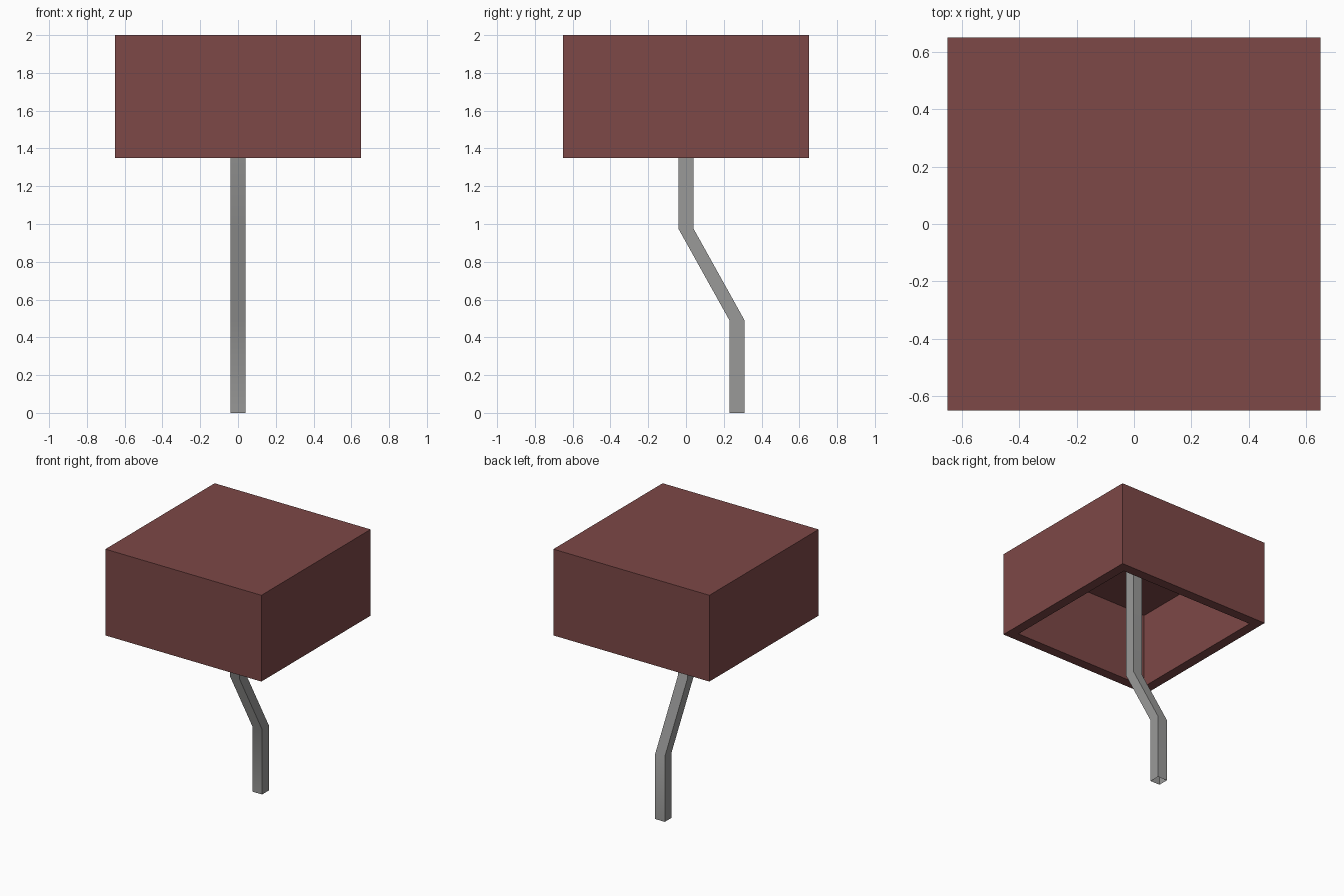
import bpy
import bmesh
from math import radians
from mathutils import Matrix, Vector

cube = bpy.data.objects.get("Cube")
if cube:
    bpy.data.objects.remove(cube, do_unlink=True)

HALF, BASE, TOP, WALL = 0.65, 1.35, 2.0, 0.075


def material(name, rgb):
    mat = bpy.data.materials.new(name)
    mat.use_nodes = True
    mat.diffuse_color = (*rgb, 1)
    mat.node_tree.nodes["Principled BSDF"].inputs["Base Color"].default_value = (*rgb, 1)
    return mat


def add_object(name, bm, mat):
    bmesh.ops.recalc_face_normals(bm, faces=bm.faces)
    mesh = bpy.data.meshes.new(name)
    bm.to_mesh(mesh)
    bm.free()
    mesh.materials.append(mat)
    obj = bpy.data.objects.new(name, mesh)
    bpy.context.collection.objects.link(obj)
    return obj


# Hollow box, open underneath
bm = bmesh.new()
size = Matrix.Diagonal((2 * HALF, 2 * HALF, TOP - BASE, 1))
bmesh.ops.create_cube(bm, size=1, matrix=Matrix.Translation((0, 0, (TOP + BASE) / 2)) @ size)
bm.normal_update()
floor = min(bm.faces, key=lambda f: f.calc_center_median().z)
bmesh.ops.inset_region(bm, faces=[floor], thickness=WALL, use_even_offset=True)
ceiling = bmesh.ops.extrude_discrete_faces(bm, faces=[floor])["faces"][0]
bmesh.ops.translate(bm, verts=ceiling.verts, vec=(0, 0, TOP - BASE - WALL))
add_object("box_shade", bm, material("dark red", (0.205, 0.065, 0.063)))

# Cranked square pole, open at its foot and fixed to the box ceiling
bm = bmesh.new()
R = 0.04
path = [(0.27, 0), (0.27, 0.49), (0, 0.975), (0, TOP - WALL)]
corners = [(-R, -R), (R, -R), (R, R), (-R, R)]
rings = [[bm.verts.new(Vector((x, y + cy, z))) for x, y in corners] for cy, z in path]
for low, high in zip(rings, rings[1:]):
    for i in range(4):
        j = (i + 1) % 4
        bm.faces.new((low[i], low[j], high[j], high[i]))
pole = add_object("pole", bm, material("grey metal", (0.32, 0.32, 0.315)))
bpy.ops.object.select_all(action="DESELECT")
pole.select_set(True)
bpy.context.view_layer.objects.active = pole
bpy.ops.object.shade_smooth_by_angle(angle=radians(35))
